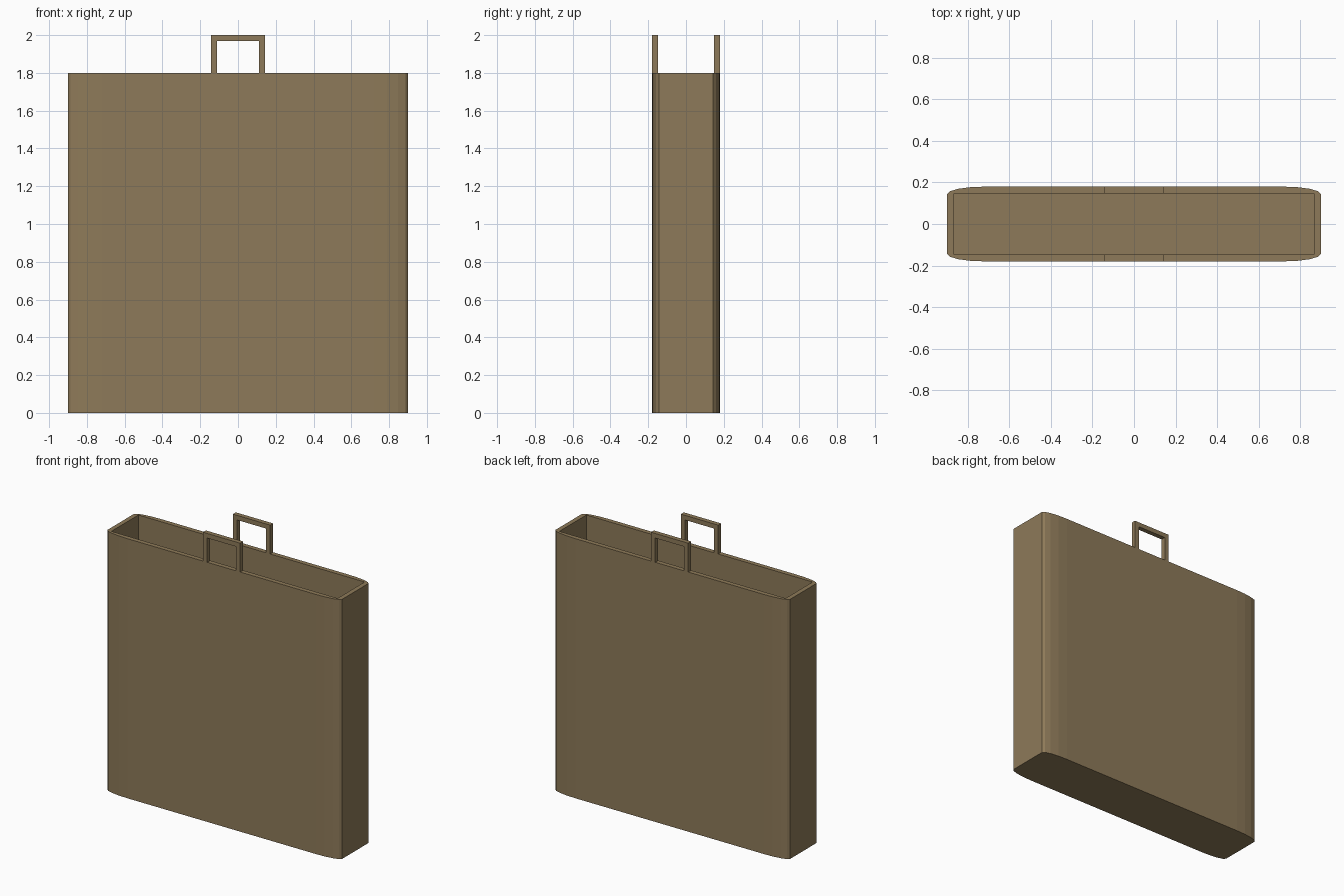
import bpy, bmesh, math

if "Cube" in bpy.data.objects:
    bpy.data.objects.remove(bpy.data.objects["Cube"])

mat = bpy.data.materials.new("tan")
mat.diffuse_color = (0.27, 0.195, 0.1, 1)
mat.use_nodes = True
mat.node_tree.nodes["Principled BSDF"].inputs["Base Color"].default_value = mat.diffuse_color

W, D, H = 0.9, 0.18, 1.8          # half width, half depth, body height
IN_X, IN_Y, FLOOR = 0.868, 0.148, 0.03


def finish(name, bm):
    bmesh.ops.recalc_face_normals(bm, faces=bm.faces)
    me = bpy.data.meshes.new(name)
    bm.to_mesh(me)
    bm.free()
    me.materials.append(mat)
    ob = bpy.data.objects.new(name, me)
    bpy.context.collection.objects.link(ob)
    return ob


def rounded_loop():
    """Outer outline with stretched elliptical corners, counter-clockwise."""
    rx, ry, seg = W * 0.2, D * 0.2, 4
    pts = []
    for q, (sx, sy) in enumerate([(1, 1), (-1, 1), (-1, -1), (1, -1)]):
        for i in range(seg + 1):
            a = math.pi / 2 * (q + i / seg)
            pts.append((sx * (W - rx) + rx * math.cos(a),
                        sy * (D - ry) + ry * math.sin(a)))
    return pts


# bag body: outer shell, flat rim, straight-sided cavity with a floor
bm = bmesh.new()
ring = lambda pts, z: [bm.verts.new((x, y, z)) for x, y in pts]
inner = [(IN_X, IN_Y), (-IN_X, IN_Y), (-IN_X, -IN_Y), (IN_X, -IN_Y)]
out_lo, out_hi = ring(rounded_loop(), 0), ring(rounded_loop(), H)
in_hi, in_lo = ring(inner, H), ring(inner, FLOOR)
for a, b in ((out_lo, out_hi), (in_lo, in_hi)):
    for i in range(len(a)):
        j = (i + 1) % len(a)
        bm.faces.new((a[i], a[j], b[j], b[i]))
bm.faces.new(out_lo)
bm.faces.new(in_lo)
for q in range(4):
    corner = out_hi[q * 5:q * 5 + 5]
    for i in range(4):
        bm.faces.new((in_hi[q], corner[i], corner[i + 1]))
    n = (q + 1) % 4
    bm.faces.new((in_hi[q], corner[4], out_hi[n * 5], in_hi[n]))
finish("bag_body", bm)

# handles: square arches standing on the front and back walls
arch = [(-0.143, H), (-0.143, 2), (0.143, 2), (0.143, H),
        (0.11, H), (0.11, 1.968), (-0.11, 1.968), (-0.11, H)]
for name, s in (("front_handle", -1), ("back_handle", 1)):
    bm = bmesh.new()
    face = bm.faces.new([bm.verts.new((x, s * IN_Y, z)) for x, z in arch])
    ext = bmesh.ops.extrude_face_region(bm, geom=[face], use_keep_orig=True)
    verts = [v for v in ext["geom"] if isinstance(v, bmesh.types.BMVert)]
    bmesh.ops.translate(bm, verts=verts, vec=(0, s * (D - IN_Y), 0))
    finish(name, bm)
